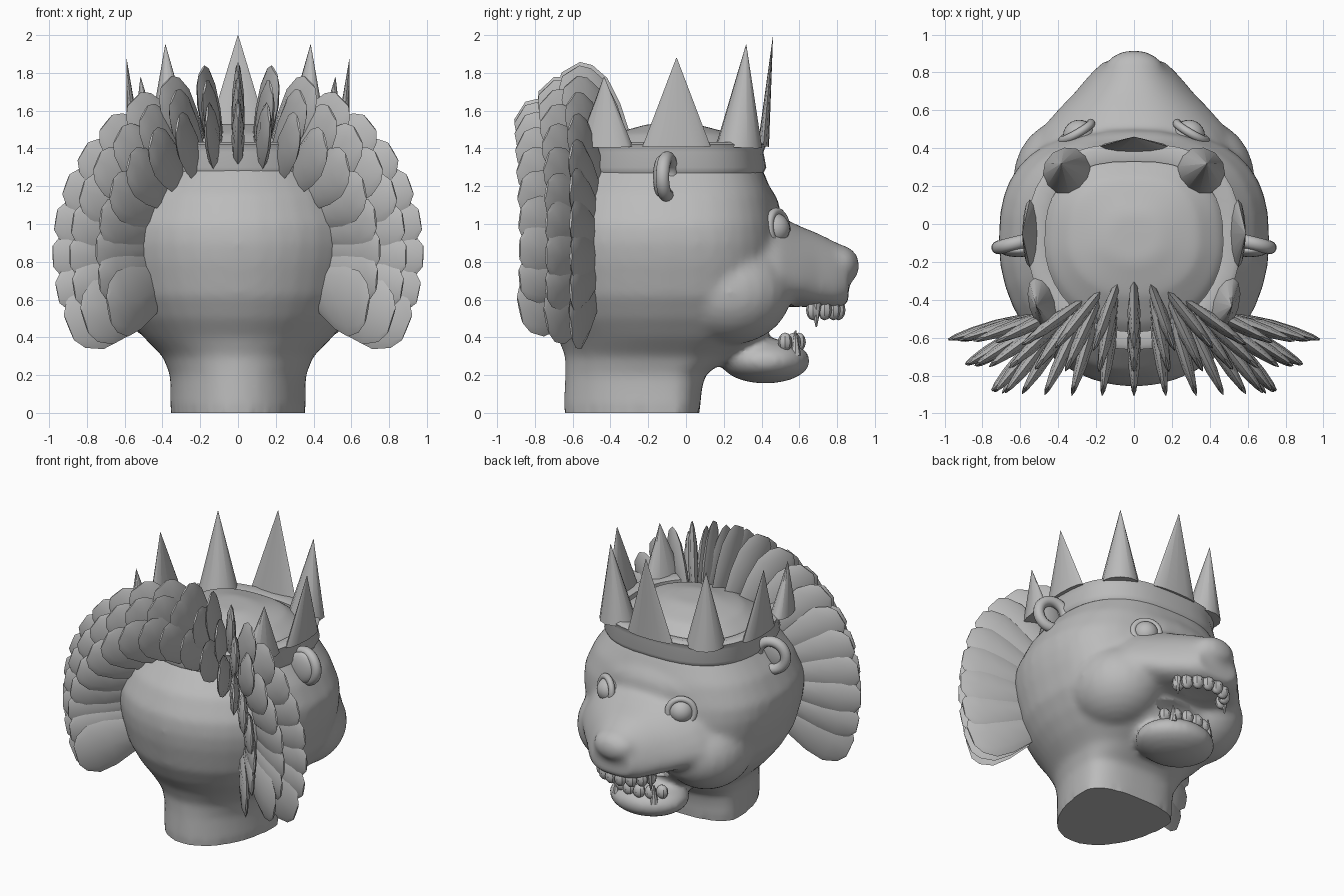
import bpy, bmesh
from math import sin, cos, pi, radians, copysign
from mathutils import Matrix, Vector

cube = bpy.data.objects.get("Cube")
if cube:
    bpy.data.objects.remove(cube, do_unlink=True)

stone = bpy.data.materials.new("stone_grey")
stone.use_nodes = True
GREY = (0.5, 0.5, 0.5, 1)
stone.diffuse_color = GREY
stone.node_tree.nodes["Principled BSDF"].inputs["Base Color"].default_value = GREY


def finish(name, bm, angle=35):
    bmesh.ops.recalc_face_normals(bm, faces=bm.faces)
    me = bpy.data.meshes.new(name)
    bm.to_mesh(me)
    bm.free()
    me.materials.append(stone)
    ob = bpy.data.objects.new(name, me)
    bpy.context.collection.objects.link(ob)
    smooth(ob, angle)
    return ob


def smooth(ob, angle):
    bpy.ops.object.select_all(action='DESELECT')
    ob.select_set(True)
    bpy.context.view_layer.objects.active = ob
    bpy.ops.object.shade_smooth_by_angle(angle=radians(angle))


def power(v, e):
    return copysign(abs(v) ** e, v)


def skin(bm, rings, closed=False):
    loops = [[bm.verts.new(p) for p in r] for r in rings]
    n = len(loops[0])
    pairs = list(zip(loops, loops[1:]))
    if closed:
        pairs.append((loops[-1], loops[0]))
    else:
        bm.faces.new(loops[0])
        bm.faces.new(loops[-1])
    for a, b in pairs:
        for i in range(n):
            j = (i + 1) % n
            bm.faces.new((a[i], a[j], b[j], b[i]))


def flat_ring(z, rx, back, front, n=40, mid=-0.1):
    """Horizontal oval, fuller towards the face."""
    pts = []
    for i in range(n):
        c, s = cos(2 * pi * i / n), sin(2 * pi * i / n)
        e = 0.75 if s > 0 else 1.0
        pts.append((rx * power(c, e), mid + power(s, e) * (front - mid if s > 0 else mid - back), z))
    return pts


def muzzle_ring(y, rx, lo, hi, n=28):
    """Upright section that narrows towards the bridge."""
    pts = []
    for i in range(n):
        c, s = power(cos(2 * pi * i / n), 0.8), power(sin(2 * pi * i / n), 0.8)
        pts.append((rx * c * (1 - 0.3 * s), y, (lo + hi) / 2 + s * (hi - lo) / 2))
    return pts


def ball(bm, loc, size, seg=24, rings=14):
    m = Matrix.Translation(loc) @ Matrix.Diagonal((*size, 1))
    bmesh.ops.create_uvsphere(bm, u_segments=seg, v_segments=rings, radius=1, matrix=m)


def hoop(bm, loc, axis, major, minor, n=28, k=12):
    """Torus around the given axis."""
    q = Vector(axis).to_track_quat('Z', 'Y')
    rings = []
    for i in range(n):
        a = 2 * pi * i / n
        rings.append([Vector(loc) + q @ Vector(((major + minor * cos(b)) * cos(a),
                      (major + minor * cos(b)) * sin(a), minor * sin(b)))
                      for b in (2 * pi * j / k for j in range(k))])
    skin(bm, rings, closed=True)


def plume(bm, root, tip, half):
    """Thin upright leaf with a blunt, broad end."""
    along = tip - root
    thin = along.cross(Vector((0, 0, 1))).normalized()
    wide = thin.cross(along).normalized()
    rings = []
    for t, w, d in [(0, .3, .008), (.2, .7, .025), (.5, .95, .035), (.75, 1, .03), (.92, .75, .018), (1, .4, .006)]:
        rings.append([root + along * t + wide * half * w * cos(b) + thin * d * sin(b)
                      for b in (2 * pi * j / 8 for j in range(8))])
    skin(bm, rings)


# Head, neck, muzzle and jaw fused into one skin
bm = bmesh.new()
head_profile = [(0, .36, -.65, .075), (.1, .358, -.645, .08), (.2, .36, -.64, .1), (.3, .4, -.64, .24),
                (.4, .5, -.68, .42), (.5, .58, -.75, .48), (.62, .65, -.81, .5),
                (.8, .7, -.85, .5), (.9, .715, -.86, .5), (1, .71, -.85, .49), (1.15, .64, -.78, .46),
                (1.28, .54, -.66, .41), (1.4, .46, -.53, .34), (1.48, .34, -.38, .24),
                (1.53, .14, -.2, .05)]
skin(bm, [flat_ring(*p) for p in head_profile])
skin(bm, [muzzle_ring(*p) for p in [(.3, .55, .56, 1.12), (.5, .46, .56, 1.04), (.6, .38, .56, .99),
                                    (.7, .29, .55, .95), (.8, .21, .55, .9), (.86, .15, .58, .86)]])
ball(bm, (0, .81, .78), (.16, .11, .11))
ball(bm, (0, .42, .275), (.28, .24, .12))
ball(bm, (0, .28, 1.06), (.5, .22, .2))
for s in (-1, 1):
    ball(bm, (s * .34, .23, .64), (.3, .33, .28))
head = finish("head", bm)
mod = head.modifiers.new("fuse", 'REMESH')
mod.mode = 'VOXEL'
mod.voxel_size = 0.022
mod = head.modifiers.new("soften", 'SMOOTH')
mod.factor, mod.iterations = 0.5, 10

# Mouth cavity
bm = bmesh.new()
ball(bm, (0, .72, .475), (.34, .32, .1))
cutter = finish("mouth_cutter", bm)
cutter.hide_render = True
mod = head.modifiers.new("mouth", 'BOOLEAN')
mod.operation, mod.object, mod.solver = 'DIFFERENCE', cutter, 'EXACT'
deps = bpy.context.evaluated_depsgraph_get()
fused = bpy.data.meshes.new_from_object(head.evaluated_get(deps))
head.modifiers.clear()
head.data = fused
bpy.data.objects.remove(cutter, do_unlink=True)
fused.materials.clear()
fused.materials.append(stone)
for v in fused.vertices:
    if v.co.z < .03:
        v.co.z = 0
smooth(head, 60)

# Teeth in two arcs, with fangs
bm = bmesh.new()
for i in range(8):
    a = pi * (i + 0.5) / 8
    ball(bm, (.19 * cos(a), .64 + .17 * sin(a), .545), (.044, .038, .055), seg=8, rings=6)
    if 0 < i < 7:
        ball(bm, (.21 * cos(a), .43 + .17 * sin(a), .375), (.044, .038, .05), seg=8, rings=6)
for s in (-1, 1):
    for loc, flip in (((s * .2, .69, .52), pi), ((s * .15, .58, .37), 0)):
        bmesh.ops.create_cone(bm, cap_ends=True, segments=8, radius1=.03, radius2=.004, depth=.13,
                              matrix=Matrix.Translation(loc) @ Matrix.Rotation(flip, 4, 'X'))
finish("teeth", bm)

# Eyes, lids and ears
for s, side in ((1, "left"), (-1, "right")):
    look = Vector((s * .5, .85, .1)).normalized()
    centre = Vector((s * .29, .465, .975))
    bm = bmesh.new()
    ball(bm, centre, (.085, .085, .085))
    finish(side + "_eye", bm)
    bm = bmesh.new()
    hoop(bm, centre + look * .025, look, .088, .022)
    finish(side + "_eyelid", bm, 60)
    bm = bmesh.new()
    hoop(bm, (s * .62, -.1, 1.25), (s * .25, 1, 0), .1, .036)
    ball(bm, (s * .61, -.14, 1.25), (.1, .035, .11))
    finish(side + "_ear", bm, 60)

# Crown band
bm = bmesh.new()
band_profile = [(1.28, 0), (1.27, .03), (1.3, .045), (1.38, .03), (1.42, .045), (1.435, .02), (1.42, -.05), (1.3, -.05)]
skin(bm, [flat_ring(z, .52 + d, -.62 - d, .38 + d) for z, d in band_profile], closed=True)
finish("crown_band", bm, 50)

# Crown spikes: x, y, half width, half depth, tip height, facing angle in degrees
bm = bmesh.new()
for x, y, w, d, top, turn in [(0, .435, .18, .03, 2.0, 0), (.37, .3, .13, .12, 1.95, -38),
                              (.57, -.05, .18, .04, 1.88, -90), (.5, -.43, .15, .07, 1.78, -105)]:
    for s in ((1, -1) if x else (1,)):
        h = top - 1.41
        m = (Matrix.Translation((s * x, y, 1.41 + h / 2)) @ Matrix.Rotation(radians(s * turn), 4, 'Z')
             @ Matrix.Rotation(radians(-5), 4, 'X') @ Matrix.Diagonal((w, d, 1, 1)))
        bmesh.ops.create_cone(bm, cap_ends=True, segments=12, radius1=1, radius2=.01, depth=h, matrix=m)
finish("crown_spikes", bm, 60)

# Headdress: three arched rows of upright leaf plumes
rows = [("outer", .98, -.61, .47, -.47, 21), ("middle", .89, -.74, .46, -.49, 21), ("inner", .75, -.88, .43, -.52, 19)]
for label, tip_r, tip_y, root_r, root_y, count in rows:
    bm = bmesh.new()
    for i in range(count):
        a = radians(-24 + 228 * i / (count - 1))
        tip = Vector((tip_r * cos(a), tip_y, .85 + tip_r * sin(a)))
        root = Vector((root_r * cos(a), root_y + .15 * max(0, sin(a)) ** 4, .85 + root_r * sin(a)))
        plume(bm, root, tip, .18 if i in (0, count - 1) else .14)
    finish(label + "_plumes", bm, 30)
